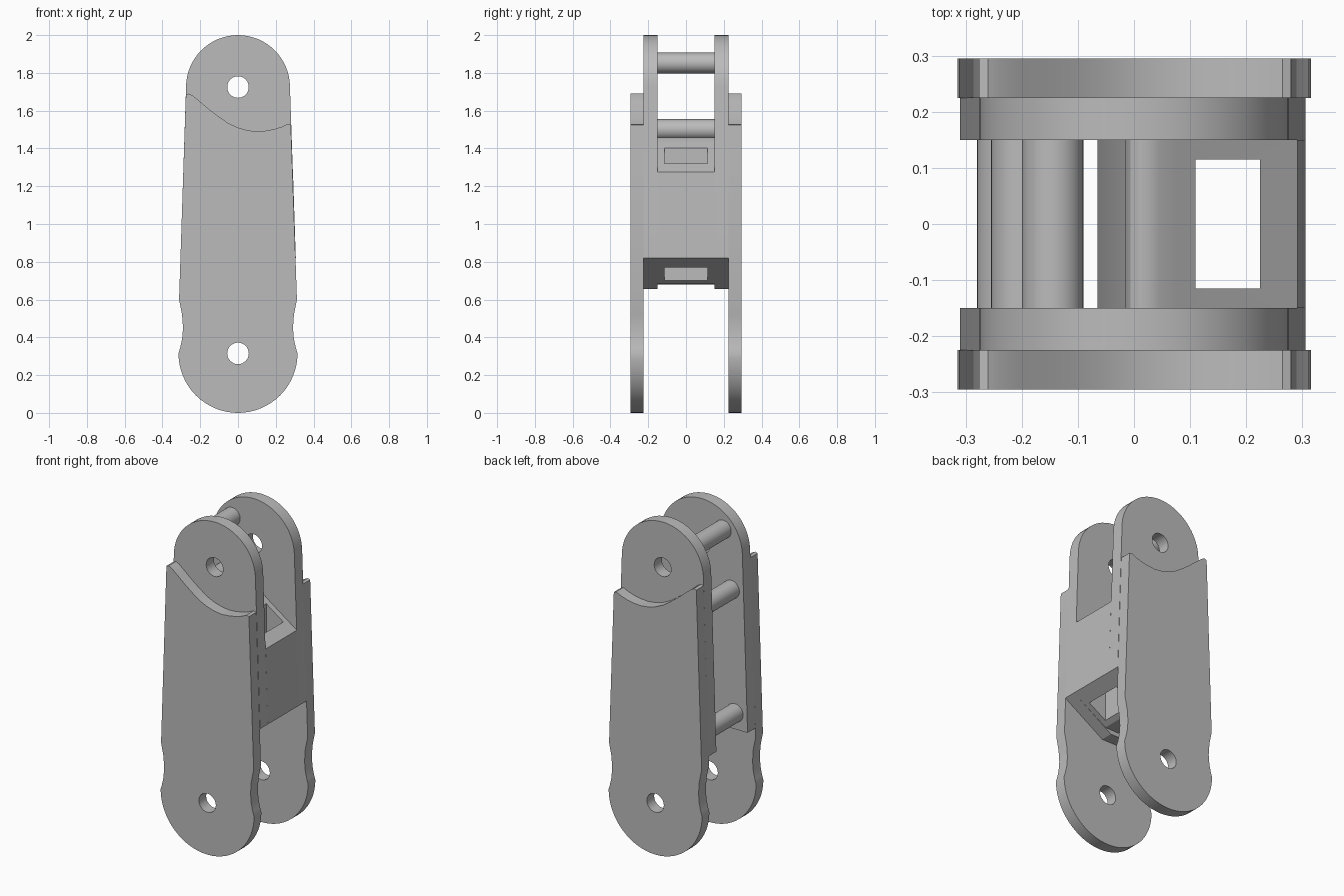
import bpy
import math
from math import radians, cos, sin

cube = bpy.data.objects.get("Cube")
if cube:
    bpy.data.objects.remove(cube, do_unlink=True)

GREY = (0.5, 0.5, 0.5, 1)
grey = bpy.data.materials.new("plain grey")
grey.use_nodes = True
grey.diffuse_color = GREY
grey.node_tree.nodes["Principled BSDF"].inputs["Base Color"].default_value = GREY

TOP_Z, TOP_R = 1.725, 0.275      # upper pivot
LOW_Z, LOW_R = 0.315, 0.315      # lower pivot
HOLE_R = 0.057


def arc(cz, r, start, end, n=32):
    angles = [radians(start + (end - start) * i / n) for i in range(n + 1)]
    return [(r * cos(a), cz + r * sin(a)) for a in angles]


def hole(cz):
    return arc(cz, HOLE_R, 0, 360, 32)[:-1]


def finish(ob):
    ob.data.materials.clear()
    ob.data.materials.append(grey)
    bpy.ops.object.select_all(action='DESELECT')
    ob.select_set(True)
    bpy.context.view_layer.objects.active = ob
    bpy.ops.object.shade_smooth_by_angle(angle=radians(30))


def slab(name, loops, y0, y1):
    """Fill x-z outlines (later loops are holes) and extrude between y0 and y1."""
    curve = bpy.data.curves.new(name, 'CURVE')
    curve.dimensions = '2D'
    curve.fill_mode = 'BOTH'
    curve.extrude = (y1 - y0) / 2
    for pts in loops:
        spline = curve.splines.new('POLY')
        spline.points.add(len(pts) - 1)
        for p, (x, z) in zip(spline.points, pts):
            p.co = (x, z, 0, 1)
        spline.use_cyclic_u = True
    temp = bpy.data.objects.new(name + "_curve", curve)
    bpy.context.collection.objects.link(temp)
    bpy.context.view_layer.update()
    mesh = bpy.data.meshes.new_from_object(
        temp.evaluated_get(bpy.context.evaluated_depsgraph_get()))
    bpy.data.objects.remove(temp, do_unlink=True)
    # stand the outline upright: local y becomes z, thickness runs along y
    for v in mesh.vertices:
        x, z, t = v.co
        v.co = (x, (y0 + y1) / 2 - t, z)
    ob = bpy.data.objects.new(name, mesh)
    bpy.context.collection.objects.link(ob)
    return ob


# Outer plate: round foot, waist, tapering sides and a wavy top edge
waist = [(0.306, 0.345), (0.296, 0.39), (0.291, 0.45), (0.296, 0.52), (0.312, 0.6)]
wave = [(0.28, 1.525), (0.265, 1.53), (0.23, 1.514), (0.19, 1.502), (0.15, 1.494),
        (0.1, 1.49), (0.05, 1.496), (0.0, 1.51), (-0.05, 1.533), (-0.1, 1.567),
        (-0.15, 1.605), (-0.2, 1.647), (-0.24, 1.68), (-0.26, 1.69), (-0.276, 1.685)]
outer = arc(LOW_Z, LOW_R, 180, 360) + waist + wave + [(-x, z) for x, z in reversed(waist)]

# Inner plate: round top with a lower edge cut away for the next link
inner = arc(TOP_Z, TOP_R, 0, 180) + [(-0.31, 0.655), (0.04, 0.655), (0.306, 0.82)]

for side, s in (("front", -1), ("back", 1)):
    finish(slab(side + "_outer_plate", [outer, hole(LOW_Z)], *sorted((s * 0.225, s * 0.295))))
    finish(slab(side + "_inner_plate", [inner, hole(TOP_Z)], *sorted((s * 0.15, s * 0.225))))

# Web block joining the plates, with sloped ends
web = [(0.306, 0.82), (0.291, 1.275), (0.11, 1.402), (0.075, 1.428), (0.045, 1.45),
       (0.025, 1.459), (0.008, 1.459), (-0.006, 1.45), (-0.015, 1.43),
       (-0.065, 0.68), (0.08, 0.683)]
block = slab("web_block", [web], -0.15, 0.15)

# Rectangular channel running up through the block
bpy.ops.mesh.primitive_cube_add(size=1, location=(0.1675, 0, 1))
cutter = bpy.context.object
cutter.name = "channel_cutter"
cutter.scale = (0.115, 0.23, 2)
cutter.hide_render = True
bpy.context.view_layer.update()
cut = block.modifiers.new("channel", 'BOOLEAN')
cut.operation = 'DIFFERENCE'
cut.solver = 'EXACT'
cut.object = cutter
# Weld the extruded outline first so the cut is clean
weld = block.modifiers.new("weld", 'WELD')
bpy.context.view_layer.objects.active = block
bpy.ops.object.modifier_move_to_index(modifier="weld", index=0)
for name in ("weld", "channel"):
    bpy.ops.object.modifier_apply(modifier=name)
bpy.data.objects.remove(cutter, do_unlink=True)
finish(block)

# Cross pins on the open side
for name, x, z in (("upper_pin", -0.145, 1.852), ("middle_pin", -0.2, 1.5),
                   ("lower_pin", -0.225, 0.755)):
    bpy.ops.mesh.primitive_cylinder_add(vertices=32, radius=0.055, depth=0.32,
                                        location=(x, 0, z), rotation=(radians(90), 0, 0))
    bpy.context.object.name = name
    finish(bpy.context.object)
